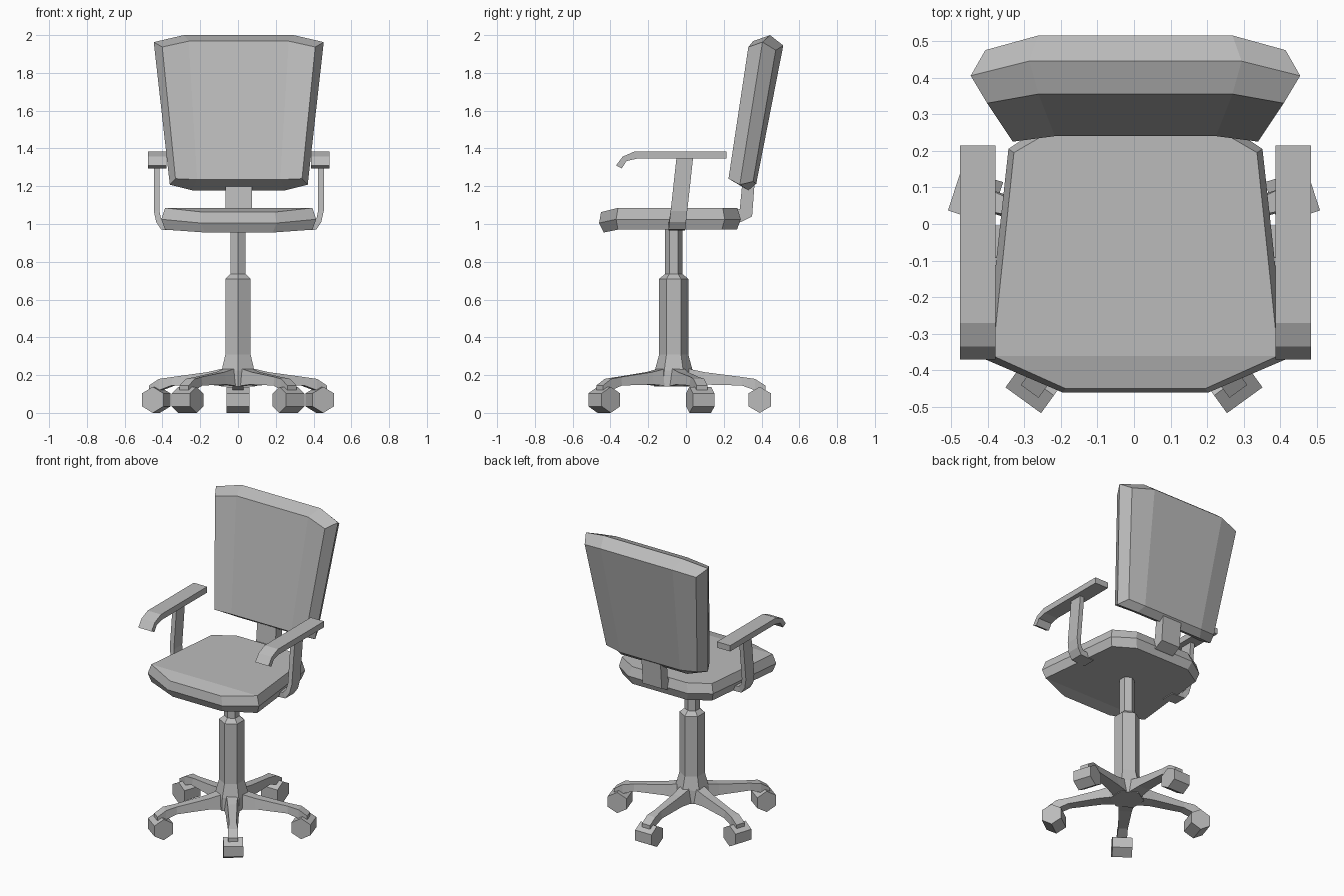
import bpy, bmesh, math
from mathutils import Vector, Matrix

cube = bpy.data.objects.get("Cube")
if cube:
    bpy.data.objects.remove(cube)

grey = bpy.data.materials.new("plain_grey")
grey.use_nodes = True
colour = (0.5, 0.5, 0.5, 1)
grey.diffuse_color = colour
grey.node_tree.nodes["Principled BSDF"].inputs["Base Color"].default_value = colour

AXIS = Vector((0, -0.065, 0))   # centre of the column
SHIFT = 0.004                   # upper half sits a touch to the left


def loft(name, rings, caps=None):
    """Skin a stack of equal rings; caps lists index groups for both ends."""
    bm = bmesh.new()
    rows = [[bm.verts.new(p) for p in ring] for ring in rings]
    n = len(rows[0])
    for a, b in zip(rows, rows[1:]):
        for i in range(n):
            j = (i + 1) % n
            bm.faces.new((a[i], a[j], b[j], b[i]))
    for row in (rows[0], rows[-1]):
        for group in caps or [range(n)]:
            bm.faces.new([row[i] for i in group])
    bmesh.ops.recalc_face_normals(bm, faces=bm.faces)
    mesh = bpy.data.meshes.new(name)
    bm.to_mesh(mesh)
    bm.free()
    mesh.materials.append(grey)
    obj = bpy.data.objects.new(name, mesh)
    bpy.context.collection.objects.link(obj)
    return obj


def mirrored(half):
    """Close a half outline across the middle plane."""
    ring = half + [(-x, y, z) for x, y, z in reversed(half)]
    return [(x + SHIFT, y, z) for x, y, z in ring]


def hexagon(radius, z):
    return [AXIS + Vector((radius * math.sin(k * math.pi / 3),
                           radius * math.cos(k * math.pi / 3), z)) for k in range(6)]


# Column with flared foot and thin gas lift
column = [(0.105, 0.14), (0.1, 0.225), (0.077, 0.31), (0.077, 0.71), (0.046, 0.735), (0.046, 0.98)]
loft("column", [hexagon(r, z) for r, z in column])

# Five legs with hexagonal casters: (reach, top, bottom, top half width, bottom half width)
leg = [(0.05, 0.24, 0.14, 0.035, 0.05), (0.16, 0.216, 0.15, 0.028, 0.04),
       (0.36, 0.19, 0.145, 0.022, 0.03), (0.43, 0.18, 0.12, 0.03, 0.03),
       (0.485, 0.145, 0.11, 0.03, 0.03)]
for i in range(5):
    turn = Matrix.Translation(AXIS) @ Matrix.Rotation(math.radians(90 + 72 * i), 4, 'Z')
    rings = [[(r, -b, lo), (r, b, lo), (r, t, hi), (r, -t, hi)] for r, hi, lo, t, b in leg]
    loft(f"leg_{i + 1}", rings).matrix_world = turn
    wheel = [[(0.455 + 0.069 * math.sin(k * math.pi / 3), w,
               0.069 + 0.069 * math.cos(k * math.pi / 3)) for k in range(6)]
             for w in (-0.06, 0.06)]
    loft(f"caster_{i + 1}", wheel).matrix_world = turn

# Seat cushion: bottom, middle and top outlines from front to rear
seat = [
    [(0.18, -0.435, 0.955), (0.39, -0.36, 0.97), (0.33, 0.19, 0.97), (0.2, 0.27, 0.97)],
    [(0.2, -0.46, 1.005), (0.41, -0.37, 1.025), (0.347, 0.205, 1.025), (0.22, 0.29, 1.025)],
    [(0.19, -0.45, 1.063), (0.39, -0.36, 1.085), (0.332, 0.195, 1.085), (0.2, 0.272, 1.085)],
]
loft("seat", [mirrored(h) for h in seat], [(0, 1, 6, 7), (1, 2, 5, 6), (2, 3, 4, 5)])

# Backrest cushion: front, middle and rear outlines from top to bottom
back = [
    [(0.265, 0.355, 1.968), (0.405, 0.33, 1.937), (0.335, 0.225, 1.24), (0.22, 0.24, 1.235)],
    [(0.29, 0.445, 2.0), (0.45, 0.405, 1.963), (0.365, 0.285, 1.208), (0.245, 0.33, 1.178)],
    [(0.265, 0.515, 1.945), (0.41, 0.475, 1.92), (0.335, 0.355, 1.225), (0.22, 0.372, 1.213)],
]
loft("backrest", [mirrored(h) for h in back], [(0, 1, 2, 3), (0, 3, 4, 7), (4, 5, 6, 7)])

# Bracket joining seat and backrest
bracket = [(0.2, 0.99), (0.29, 1.01), (0.35, 1.04), (0.365, 1.24),
           (0.3, 1.24), (0.285, 1.08), (0.2, 1.06)]
loft("back_bracket", [[(x + SHIFT, y, z) for y, z in bracket] for x in (-0.07, 0.07)])

# Armrests: a drooping pad on a leaning, inward-curving strut
pad = [(0.215, 1.385), (-0.27, 1.385), (-0.335, 1.357), (-0.37, 1.31),
       (-0.34, 1.295), (-0.315, 1.333), (-0.26, 1.346), (0.215, 1.346)]
strut = [(0.45, 0.42, 1.35, 1.35), (0.45, 0.42, 1.07, 1.07), (0.437, 0.412, 1.01, 1.03),
         (0.41, 0.39, 0.97, 1.005), (0.31, 0.31, 0.965, 1.0)]
for side, s in (("left", 1), ("right", -1)):
    loft(f"{side}_arm_pad", [[(s * x + SHIFT, y, z) for y, z in pad] for x in (0.382, 0.48)])
    rings = []
    for xo, xi, zo, zi in strut:
        y = -0.09 + (zo - 0.99) * 0.11
        rings.append([(s * xo + SHIFT, y, zo), (s * xo + SHIFT, y + 0.088, zo),
                      (s * xi + SHIFT, y + 0.088, zi), (s * xi + SHIFT, y, zi)])
    loft(f"{side}_arm_strut", rings)
